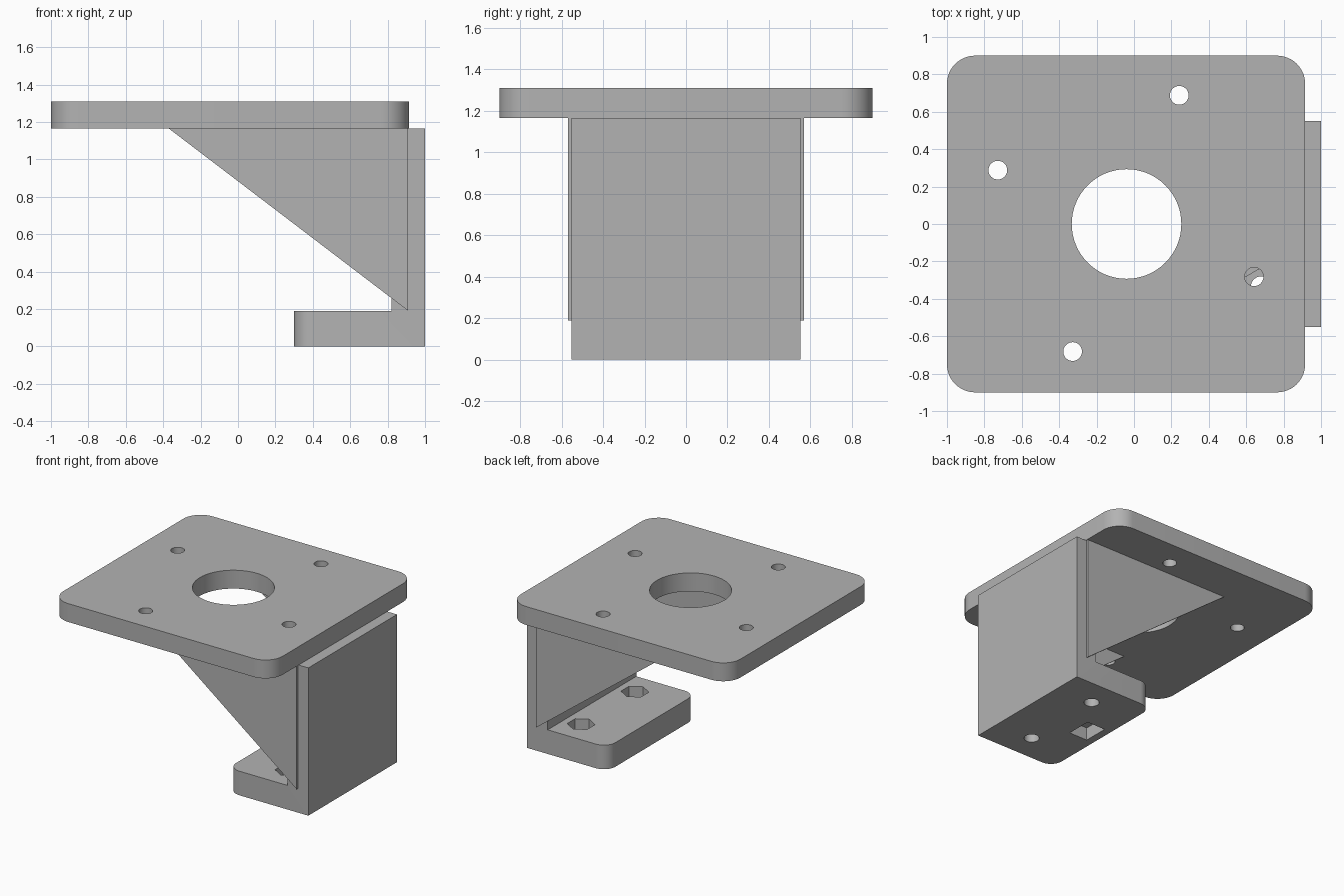
import bpy, bmesh, math
from mathutils import Vector

cube = bpy.data.objects.get("Cube")
if cube:
    bpy.data.objects.remove(cube, do_unlink=True)

grey = bpy.data.materials.new("mid_grey")
grey.use_nodes = True
COLOUR = (0.45, 0.45, 0.45, 1)
grey.diffuse_color = COLOUR
grey.node_tree.nodes["Principled BSDF"].inputs["Base Color"].default_value = COLOUR


def prism(name, outline, depth, round_test=None, radius=0.1):
    """Extrude a 3D outline; optionally round the vertical edges that pass round_test."""
    bm = bmesh.new()
    face = bm.faces.new([bm.verts.new(p) for p in outline])
    new = bmesh.ops.extrude_face_region(bm, geom=[face])["geom"]
    bmesh.ops.translate(bm, vec=depth, verts=[v for v in new if isinstance(v, bmesh.types.BMVert)])
    bmesh.ops.recalc_face_normals(bm, faces=bm.faces)
    if round_test:
        edges = [e for e in bm.edges
                 if abs(e.verts[0].co.z - e.verts[1].co.z) > 0.05
                 and (e.verts[0].co - e.verts[1].co).xy.length < 0.001
                 and round_test(e.verts[0].co)]
        bmesh.ops.bevel(bm, geom=edges, offset=radius, segments=12, profile=0.5, affect='EDGES')
    mesh = bpy.data.meshes.new(name)
    bm.to_mesh(mesh)
    bm.free()
    mesh.materials.append(grey)
    obj = bpy.data.objects.new(name, mesh)
    bpy.context.collection.objects.link(obj)
    return obj


def ring(x, y, z, radius, sides, start=0.0):
    step = math.tau / sides
    return [(x + radius * math.cos(start + i * step), y + radius * math.sin(start + i * step), z)
            for i in range(sides)]


def rectangle(x0, x1, y0, y1, z):
    return [(x0, y0, z), (x1, y0, z), (x1, y1, z), (x0, y1, z)]


def finish(obj, cutters=()):
    """Cut the holes, bake the result and smooth the curved walls."""
    for cutter in cutters:
        mod = obj.modifiers.new("cut", 'BOOLEAN')
        mod.operation = 'DIFFERENCE'
        mod.solver = 'EXACT'
        mod.object = cutter
    bpy.context.view_layer.update()
    graph = bpy.context.evaluated_depsgraph_get()
    baked = bpy.data.meshes.new_from_object(obj.evaluated_get(graph))
    obj.modifiers.clear()
    obj.data = baked
    for cutter in cutters:
        bpy.data.objects.remove(cutter, do_unlink=True)
    bpy.ops.object.select_all(action='DESELECT')
    obj.select_set(True)
    bpy.context.view_layer.objects.active = obj
    bpy.ops.object.shade_smooth_by_angle(angle=math.radians(30))


PLATE_Z, TOP_Z, FOOT_Z = 1.165, 1.31, 0.19

# Top plate with a large centre opening and four bolt holes
plate = prism("top_plate", rectangle(-1, 0.915, -0.9, 0.9, PLATE_Z),
              Vector((0, 0, TOP_Z - PLATE_Z)), lambda co: True, 0.15)
holes = [(-0.04, 0, 0.293)]
for dx, dy in ((0.285, 0.685), (-0.685, 0.285)):
    holes += [(-0.043 + s * dx, 0.003 + s * dy, 0.05) for s in (1, -1)]
finish(plate, [prism("hole_cutter", ring(x, y, 1, r, 64), Vector((0, 0, 0.5)))
               for x, y, r in holes])

# L-shaped wall and foot, with the free corners of the foot rounded
profile = [(0.3, 0), (1, 0), (1, PLATE_Z), (0.82, PLATE_Z), (0.82, FOOT_Z), (0.3, FOOT_Z)]
bracket = prism("wall_and_foot", [(x, -0.552, z) for x, z in profile], Vector((0, 1.104, 0)),
                lambda co: co.x < 0.4, 0.1)
cutters = [prism("slot_cutter", rectangle(0.36, 0.52, -0.1, 0.1, -0.1), Vector((0, 0, 0.2)))]
for side in (-1, 1):
    y = side * 0.335
    cutters.append(prism("screw_cutter", ring(0.68, y, -0.1, 0.055, 40), Vector((0, 0, 0.4))))
    cutters.append(prism("nut_cutter", ring(0.68, y, 0.09, 0.1, 6, math.pi / 2),
                         Vector((0, 0, 0.2))))
finish(bracket, cutters)

# Thin triangular gussets on both sides of the wall
for side, name in ((-1, "right_gusset"), (1, "left_gusset")):
    corners = [(-0.37, PLATE_Z), (0.91, PLATE_Z), (0.91, FOOT_Z)]
    gusset = prism(name, [(x, side * 0.55, z) for x, z in corners], Vector((0, side * 0.018, 0)))
    finish(gusset)
